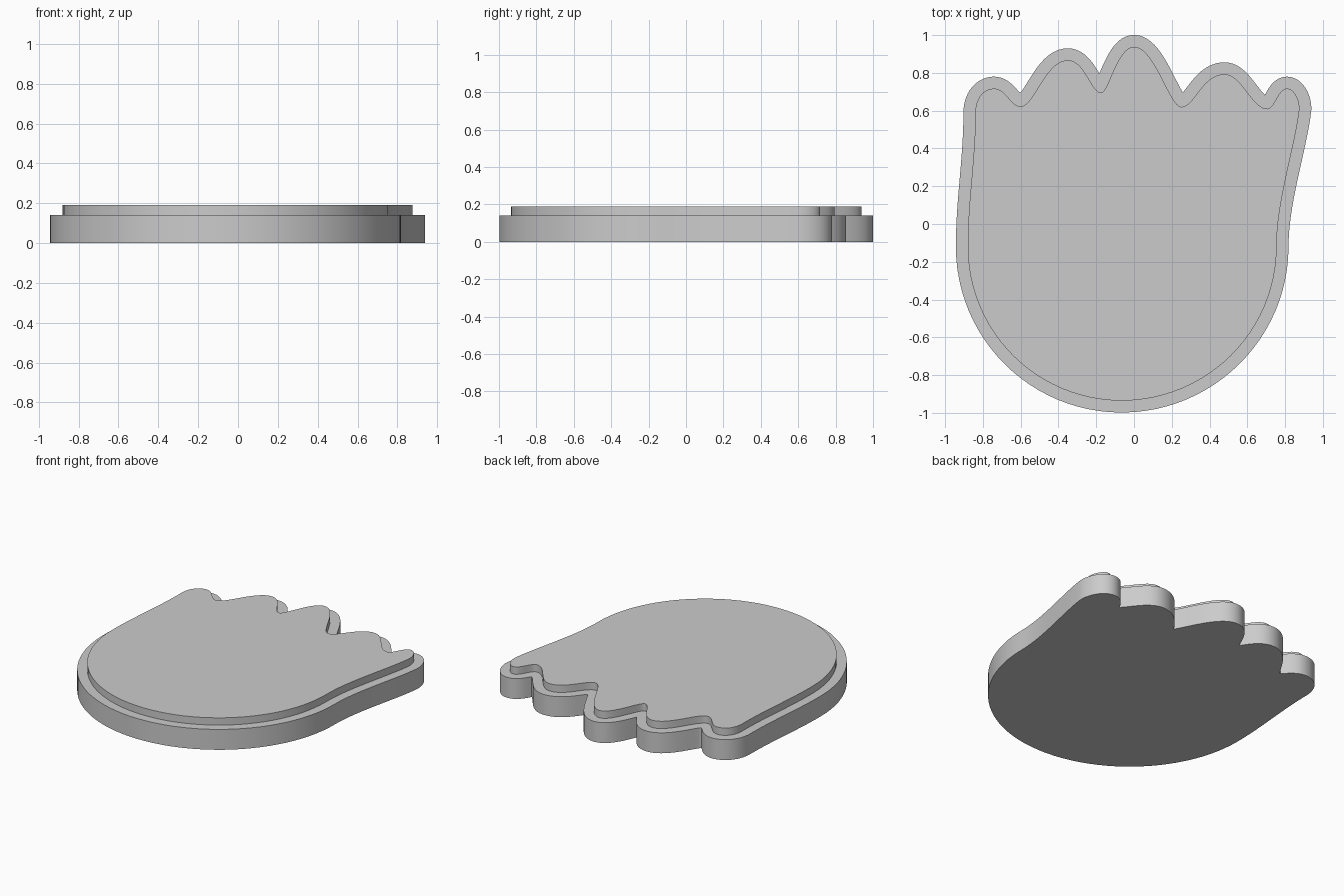
import bpy
import bmesh
import math
from mathutils import Vector
from mathutils.geometry import interpolate_bezier

cube = bpy.data.objects.get("Cube")
if cube:
    bpy.data.objects.remove(cube, do_unlink=True)

RIM = 0.063
BASE_TOP, PAD_TOP = 0.14, 0.19

# Single plain colour
grey = bpy.data.materials.new("plain_grey")
grey.use_nodes = True
colour = (0.6, 0.6, 0.6, 1)
grey.diffuse_color = colour
grey.node_tree.nodes["Principled BSDF"].inputs["Base Color"].default_value = colour

# Pad outline, counterclockwise: point, travel direction, handle in, handle out
UP, DOWN, LEFT, RIGHT = (0, 1), (0, -1), (-1, 0), (1, 0)
anchors = [
    ((-0.065, -0.935), RIGHT, 0.45, 0.45),      # heel
    ((0.755, -0.12), UP, 0.45, 0.24),
    ((0.875, 0.60), (0.12, 1), 0.2, 0.05),
    ((0.81, 0.717), LEFT, 0.04, 0.05),          # toe tips and gaps
    ((0.705, 0.61), LEFT, 0.04, 0.08),
    ((0.48, 0.793), LEFT, 0.09, 0.12),
    ((0.25, 0.62), LEFT, 0.07, 0.06),
    ((0.0, 0.938), LEFT, 0.11, 0.09),
    ((-0.175, 0.695), LEFT, 0.04, 0.05),
    ((-0.35, 0.867), LEFT, 0.09, 0.12),
    ((-0.60, 0.622), LEFT, 0.07, 0.05),
    ((-0.74, 0.717), LEFT, 0.06, 0.06),
    ((-0.84, 0.59), DOWN, 0.07, 0.25),
    ((-0.88, -0.12), DOWN, 0.25, 0.45),
]


def smooth_outline(steps=24):
    points = []
    for (p, d, _, out), (q, e, inn, _) in zip(anchors, anchors[1:] + anchors[:1]):
        p, q = Vector(p), Vector(q)
        a = p + Vector(d).normalized() * out
        b = q - Vector(e).normalized() * inn
        curve = interpolate_bezier(p, a, b, q, steps + 1)
        points += [Vector(c[:2]) for c in curve[:-1]]
    return points


def offset_outline(points, distance):
    """Push the outline outwards, dropping points that fold back in the gaps."""
    result = []
    for i, p in enumerate(points):
        t = (points[(i + 1) % len(points)] - points[i - 1]).normalized()
        q = p + Vector((t.y, -t.x)) * distance
        if min((q - r).length for r in points) > distance * 0.985:
            result.append(q)
    return result


def slab(name, outline, bottom, top):
    bm = bmesh.new()
    face = bm.faces.new([bm.verts.new((p.x, p.y, bottom)) for p in outline])
    solid = bmesh.ops.extrude_face_region(bm, geom=[face], use_keep_orig=True)
    for item in solid["geom"]:
        if isinstance(item, bmesh.types.BMVert):
            item.co.z = top
    bmesh.ops.recalc_face_normals(bm, faces=bm.faces[:])
    mesh = bpy.data.meshes.new(name)
    bm.to_mesh(mesh)
    bm.free()
    mesh.materials.append(grey)
    obj = bpy.data.objects.new(name, mesh)
    bpy.context.collection.objects.link(obj)
    bpy.ops.object.select_all(action="DESELECT")
    obj.select_set(True)
    bpy.context.view_layer.objects.active = obj
    bpy.ops.object.shade_smooth_by_angle(angle=math.radians(35))


# Wide base with the raised pad on top
pad = smooth_outline()
slab("foot_base", offset_outline(pad, RIM), 0, BASE_TOP)
slab("raised_pad", pad, BASE_TOP, PAD_TOP)
